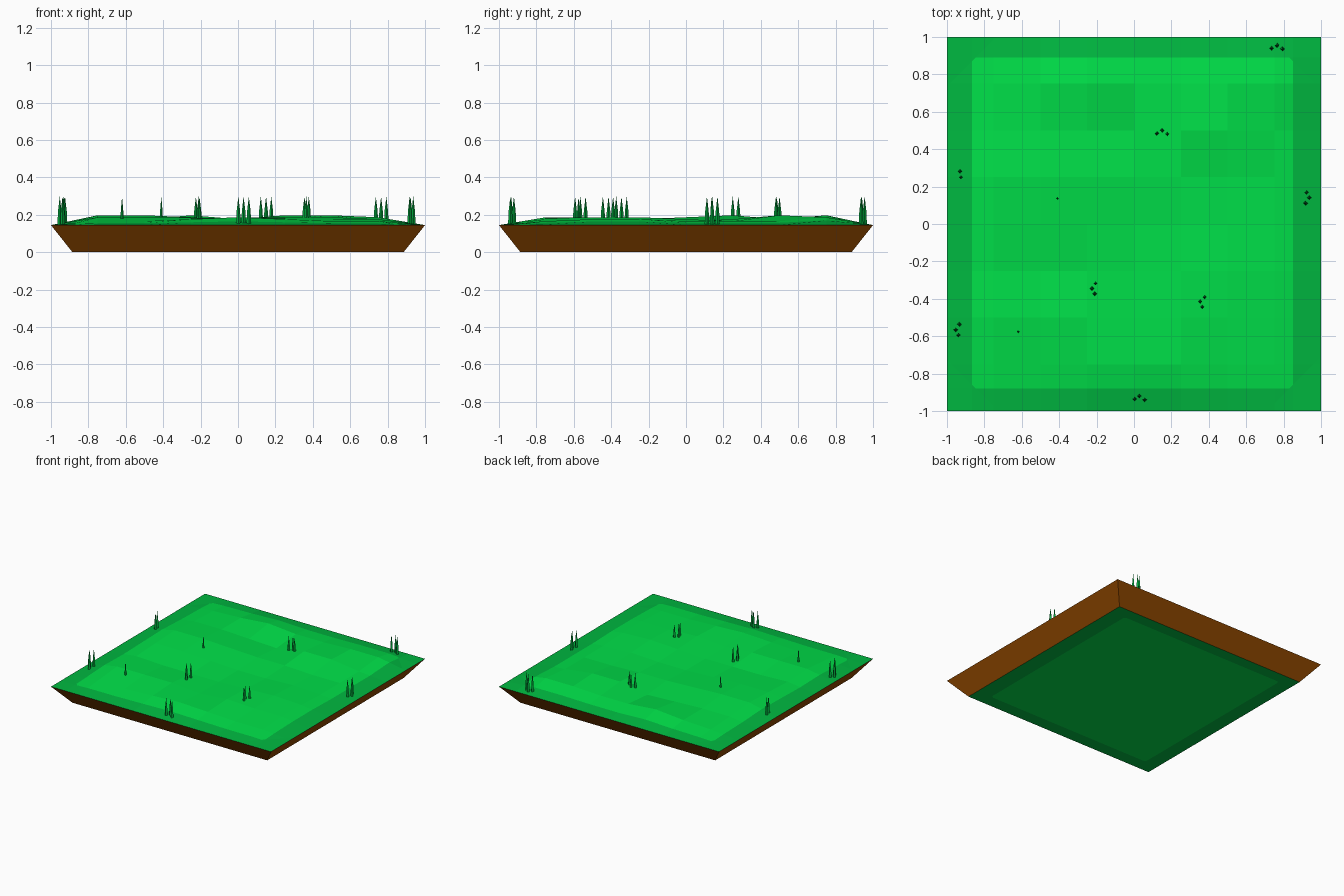
import bpy, bmesh, math
from mathutils import Matrix, Vector

cube = bpy.data.objects.get("Cube")
if cube:
    bpy.data.objects.remove(cube, do_unlink=True)

RIM, TOP_Z, BASE = 1.0, 0.145, 0.885


def material(name, rgb):
    lin = [((c / 255 + 0.055) / 1.055) ** 2.4 if c > 10 else c / 255 / 12.92 for c in rgb]
    m = bpy.data.materials.new(name)
    m.use_nodes = True
    m.diffuse_color = (*lin, 1)
    m.node_tree.nodes["Principled BSDF"].inputs["Base Color"].default_value = (*lin, 1)
    return m


grass = material("bright grass", (0, 222, 72))
border = material("border grass", (0, 184, 64))
soil = material("brown soil", (150, 75, 0))
blade = material("blade green", (0, 174, 62))


def make_object(name, bm, mats):
    mesh = bpy.data.meshes.new(name)
    bm.to_mesh(mesh)
    bm.free()
    for m in mats:
        mesh.materials.append(m)
    obj = bpy.data.objects.new(name, mesh)
    bpy.context.collection.objects.link(obj)
    return obj


def paint_border(bm, scale):
    """Cut a round-cornered rectangle and give the faces outside it slot 1."""
    low, high = Vector((-0.865, -0.88)) * scale, Vector((0.85, 0.89)) * scale
    mid = (low + high) / 2
    half = (high - low) / 2
    planes = [((sx, 0), half.x) for sx in (-1, 1)] + [((0, sy), half.y) for sy in (-1, 1)]
    r = 0.02 * scale
    planes += [((sx, sy), half.x + half.y - r) for sx in (-1, 1) for sy in (-1, 1)]
    for (nx, ny), d in planes:
        n = Vector((nx, ny, 0))
        co = Vector((mid.x, mid.y, 0)) + n * d / n.length_squared
        bmesh.ops.bisect_plane(bm, geom=bm.verts[:] + bm.edges[:] + bm.faces[:],
                               plane_co=co, plane_no=n, dist=1e-5)
    for f in bm.faces:
        c = f.calc_center_median().xy - mid
        f.material_index = int(any(c.x * nx + c.y * ny > d for (nx, ny), d in planes))


# Rolling grass: height steps (a = rim level) from back to front
HILLS = ["cdfddee", "ddcbffc", "ffeddcc", "eedccdc",
         "dcccded", "eeecedd", "ccdedcc"]
bm = bmesh.new()
bmesh.ops.create_grid(bm, x_segments=8, y_segments=8, size=RIM)
for v in bm.verts:
    col, row = round((v.co.x + 1) * 4) - 1, round((1 - v.co.y) * 4) - 1
    inside = 0 <= col < 7 and 0 <= row < 7
    step = ord(HILLS[row][col]) - ord("a") if inside else 0
    v.co.z = TOP_Z + 0.0105 * step
paint_border(bm, 1)
make_object("grass_top", bm, [grass, border])

# Flared soil walls
bm = bmesh.new()
bmesh.ops.create_cone(bm, cap_ends=False, segments=4, radius1=BASE * math.sqrt(2),
                      radius2=RIM * math.sqrt(2), depth=TOP_Z,
                      matrix=Matrix.Translation((0, 0, TOP_Z / 2))
                      @ Matrix.Rotation(math.pi / 4, 4, "Z"))
make_object("soil_walls", bm, [soil])

# Flat underside with the same border
bm = bmesh.new()
bmesh.ops.create_grid(bm, x_segments=1, y_segments=1, size=BASE)
paint_border(bm, BASE)
bmesh.ops.reverse_faces(bm, faces=bm.faces[:])
make_object("underside", bm, [grass, border])


# Grass blades: four-sided spikes with a straight foot and a long tip
def add_spike(bm, x, y, radius, tip):
    foot, waist = TOP_Z, 0.22
    for z0, z1, r0, r1 in ((foot, waist, radius, radius * 0.75),
                           (waist, tip, radius * 0.75, 0)):
        bmesh.ops.create_cone(bm, cap_ends=False, segments=4, radius1=r0, radius2=r1,
                              depth=z1 - z0,
                              matrix=Matrix.Translation((x, y, (z0 + z1) / 2)))
    bmesh.ops.remove_doubles(bm, verts=bm.verts[:], dist=1e-4)


CHEVRON = [(0, 0.005), (-0.028, -0.01), (0.028, -0.014)]
TUFTS = [(0.765, 0.95, 0, 3), (0.15, 0.495, 0, 3), (0.03, -0.925, 0, 3),
         (0.932, 0.14, -90, 3), (-0.22, -0.345, 90, 3), (0.36, -0.415, 80, 3),
         (-0.948, -0.565, 90, 3), (-0.935, 0.28, -90, 1), (-0.93, 0.25, -90, 1)]
for i, (x, y, angle, count) in enumerate(TUFTS):
    bm = bmesh.new()
    turn = Matrix.Rotation(math.radians(angle), 2)
    for px, py in CHEVRON[:count]:
        p = turn @ Vector((px, py))
        add_spike(bm, x + p.x, y + p.y, 0.0125, 0.298)
    make_object(f"grass_tuft_{i + 1}", bm, [blade])

# Thin single blades
for i, (x, y) in enumerate([(-0.62, -0.575), (-0.41, 0.137)]):
    bm = bmesh.new()
    add_spike(bm, x, y, 0.009, 0.298)
    make_object(f"single_blade_{i + 1}", bm, [blade])
